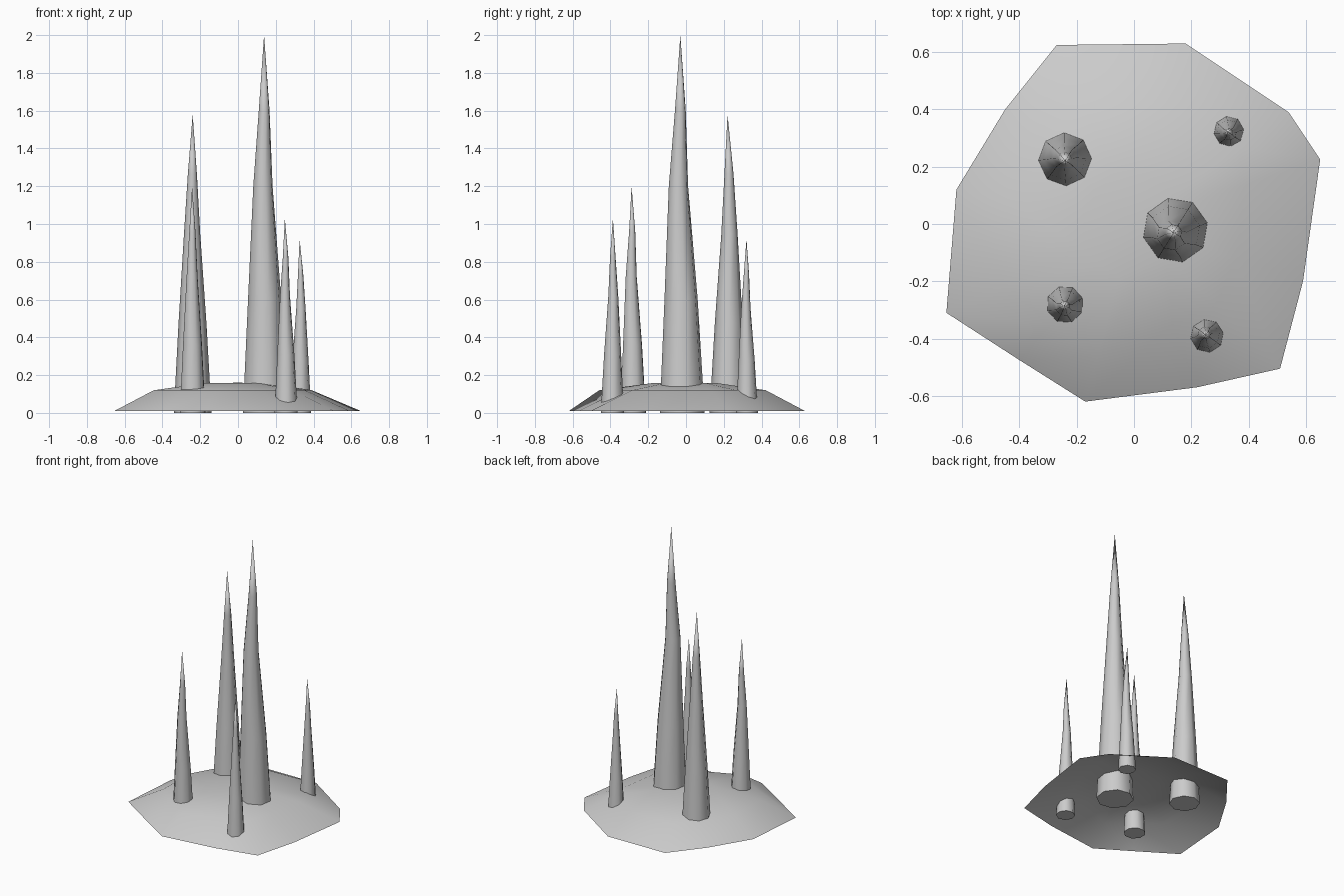
import bpy, bmesh, math

if "Cube" in bpy.data.objects:
    bpy.data.objects.remove(bpy.data.objects["Cube"])


def finish(name, bm, angle):
    bmesh.ops.recalc_face_normals(bm, faces=bm.faces[:])
    mesh = bpy.data.meshes.new(name)
    bm.to_mesh(mesh)
    bm.free()
    obj = bpy.data.objects.new(name, mesh)
    bpy.context.collection.objects.link(obj)
    mesh.shade_smooth()
    mesh.set_sharp_from_angle(angle=math.radians(angle))
    return obj


def bridge(bm, a, b):
    n = len(a)
    for i in range(n):
        bm.faces.new((a[i], a[(i + 1) % n], b[(i + 1) % n], b[i]))


def fan(bm, ring, tip):
    for i in range(len(ring)):
        bm.faces.new((ring[i], ring[(i + 1) % len(ring)], tip))


# Hollow mound: irregular outline (x, y, shoulder scale), shoulder ring, flat crown
outline = [(0.65, 0.225, 0.60), (0.54, 0.39, 0.68), (0.18, 0.63, 0.67),
           (-0.27, 0.625, 0.67), (-0.45, 0.40, 0.72), (-0.62, 0.12, 0.71),
           (-0.655, -0.31, 0.68), (-0.40, -0.475, 0.74), (-0.17, -0.62, 0.74),
           (0.22, -0.57, 0.61), (0.51, -0.505, 0.56), (0.59, -0.20, 0.60)]
bm = bmesh.new()
rim = [bm.verts.new((x, y, 0.01)) for x, y, s in outline]
shoulder = [bm.verts.new((x * s, y * s, 0.12)) for x, y, s in outline]
crown = [bm.verts.new((x * s * 0.4, y * s * 0.4, 0.157)) for x, y, s in outline]
bridge(bm, rim, shoulder)
bridge(bm, shoulder, crown)
fan(bm, crown, bm.verts.new((0, 0, 0.16)))
finish("mound", bm, 60)


# Tapering spikes with a slightly wandering axis
def spike(name, x, y, radius, height, turn, lean):
    bm = bmesh.new()
    rings = []
    for t, taper, drift in [(0, 1, 0), (0.3, 0.74, 0.3),
                            (0.6, 0.43, 1), (0.8, 0.24, 0.5)]:
        ring = []
        for i in range(8):
            a = math.radians(turn + 45 * i)
            ring.append(bm.verts.new((x + lean[0] * drift + radius * taper * math.cos(a),
                                      y + lean[1] * drift + radius * taper * math.sin(a),
                                      height * t)))
        rings.append(ring)
    for a, b in zip(rings, rings[1:]):
        bridge(bm, a, b)
    fan(bm, rings[-1], bm.verts.new((x + lean[2], y + lean[3], height)))
    bm.faces.new(rings[0][::-1])
    finish(name, bm, 60)


spike("centre_spike", 0.145, -0.02, 0.122, 2.0, 13, (-0.013, -0.02, -0.007, -0.01))
spike("back_left_spike", -0.24, 0.225, 0.10, 1.58, 2, (-0.003, 0.005, 0, -0.005))
spike("front_left_spike", -0.24, -0.28, 0.072, 1.2, 20, (-0.003, -0.01, -0.003, -0.008))
spike("front_right_spike", 0.255, -0.39, 0.062, 1.03, 10, (-0.006, 0.005, -0.007, 0.003))
spike("back_right_spike", 0.33, 0.323, 0.058, 0.92, 8, (0.003, -0.006, -0.004, -0.003))
